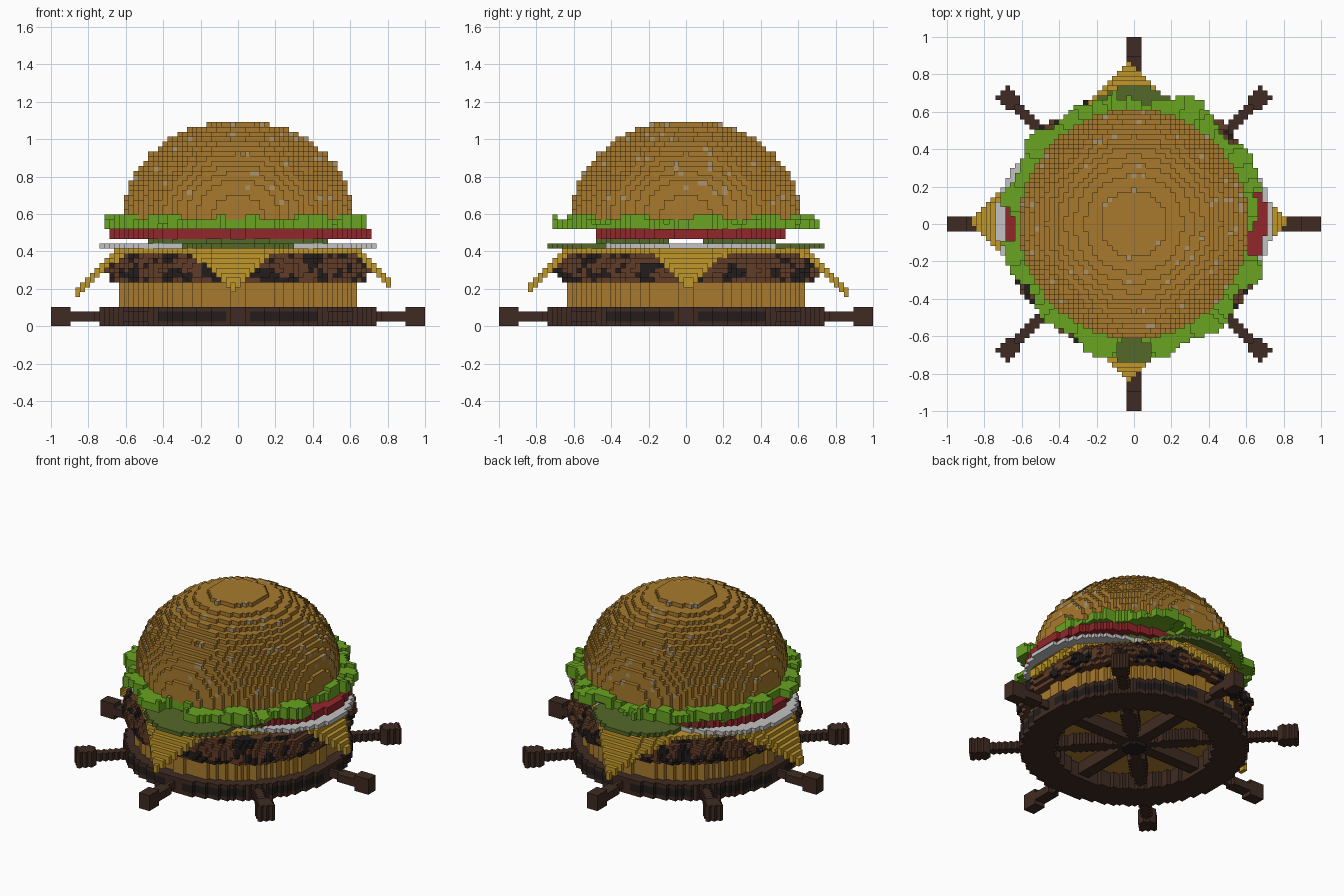
import bpy, math, random
from mathutils import Vector, noise

cube = bpy.data.objects.get("Cube")
if cube:
    bpy.data.objects.remove(cube)

random.seed(4)
N = 38                      # cells on each side of the middle cell
V = 2 / (2 * N + 1)         # cell size
grid = {}                   # cell -> (part name, colour name)

COLOURS = {
    "bun": (0.39, 0.195, 0.026),
    "cheese": (0.53, 0.31, 0.024),
    "lettuce": (0.14, 0.37, 0.015),
    "pickle": (0.09, 0.14, 0.022),
    "tomato": (0.29, 0.02, 0.024),
    "onion": (0.54, 0.54, 0.54),
    "patty_brown": (0.115, 0.045, 0.021),
    "char": (0.017, 0.012, 0.012),
    "dark_wood": (0.05, 0.024, 0.016),
    "seed": (0.40, 0.30, 0.15),
}


def make_material(name, rgb):
    mat = bpy.data.materials.new(name)
    mat.use_nodes = True
    mat.diffuse_color = (*rgb, 1)
    bsdf = next(n for n in mat.node_tree.nodes if n.type == "BSDF_PRINCIPLED")
    bsdf.inputs["Base Color"].default_value = (*rgb, 1)
    bsdf.inputs["Roughness"].default_value = 0.9
    return mat


def fill(part, layers, rule):
    """Fill free cells in some layers; rule(x, y, k) gives a colour or None."""
    for k in layers:
        for i in range(-N, N + 1):
            for j in range(-N, N + 1):
                if (i, j, k) not in grid:
                    colour = rule(i * V, j * V, k)
                    if colour:
                        grid[i, j, k] = (part, colour)


def height(k):
    return (k + 0.5) * V


def discs(colour, centres, radius):
    return lambda x, y, k: colour if any(
        math.hypot(x - a, y - b) < radius for a, b in centres) else None


def spoke_frame(x, y):
    """Distance along and across the nearest of eight spokes."""
    step = math.pi / 4
    a = math.atan2(y, x)
    off = a - round(a / step) * step
    r = math.hypot(x, y)
    return r * math.cos(off), abs(r * math.sin(off)), abs(math.degrees(off))


# Wheel: rim with dark panels, spokes, hub
def rim(x, y, k):
    r = math.hypot(x, y)
    if 0.48 < r < 0.69:
        panel = k in (1, 2) and r > 0.6 and spoke_frame(x, y)[2] > 6
        return "char" if panel else "dark_wood"


def spokes(x, y, k):
    along, across, _ = spoke_frame(x, y)
    width = 0.045 if 0.15 < along < 0.4 else 0.03
    if along < 0.5 and across < width:
        return "dark_wood"


# Handles: thin necks ending in full-height knobs
def handles(x, y, k):
    along, across, _ = spoke_frame(x, y)
    if 0.89 < along < 1.0 and across < 0.045:
        return "dark_wood"
    if k in (1, 2) and 0.6 < along < 0.9 and across < (0.02 if along < 0.76 else 0.03):
        return "dark_wood"


fill("wheel_hub", range(0, 4), discs("char", [(0, 0)], 0.07))
fill("wheel_rim", range(0, 4), rim)
fill("wheel_spokes", range(1, 4), spokes)
fill("wheel_handles", range(0, 4), handles)

# Bottom bun
fill("bottom_bun", range(4, 9), discs("bun", [(0, 0)], 0.625))


# Cheese: a square slice whose corners droop over the patty
def cheese_height(x, y):
    return 0.405 - 1.05 * max(0, math.hypot(x, y) - 0.65)


def on_cheese(x, y):
    return abs(x + 0.03) + abs(y - 0.015) < 0.855


def cheese(x, y, k):
    gap = height(k) - cheese_height(x, y)
    if on_cheese(x, y) and -1.0 * V < gap <= 0.5 * V:
        return "cheese"


fill("cheese_slice", range(5, 16), cheese)


# Patty: rounded edge, rough and charred
def patty(x, y, k):
    p = Vector((x, y, height(k)))
    edge = 0.705 - 0.012 * abs(k - 11) ** 1.4 + 0.03 * noise.noise(p * 9)
    if math.hypot(x, y) > edge:
        return None
    if on_cheese(x, y) and height(k) > cheese_height(x, y):
        return None
    return "char" if noise.noise(p * 13 + Vector((5, 2, 7))) > 0.13 else "patty_brown"


fill("patty", range(9, 15), patty)

# Sliced fillings
fill("pickle_slices", [16], discs("pickle", [(0, 0.43), (0, -0.43)], 0.31))
fill("onion_slices", [16], discs("onion", [(0.28, 0.02), (-0.28, 0.02)], 0.46))
upper = [(x, y) for x in (-0.27, 0, 0.27) for y in (-0.29, 0.29)]
fill("upper_pickles", [17], discs("pickle", upper, 0.2))
fill("tomato_slices", [18, 19], discs("tomato", [(0.2, 0.02), (-0.18, 0.02)], 0.51))


# Lettuce: wavy disc with a ruffled edge and a few bites
def lettuce(x, y, k):
    r, a = math.hypot(x, y), math.atan2(y, x)
    swirl = Vector((math.cos(a), math.sin(a), 0.3))
    edge = 0.705 + 0.02 * math.sin(13 * a) + 0.06 * noise.noise(swirl * 4)
    for b, width in ((0, 0.26), (0.5, 0.12), (1, 0.14), (-0.5, 0.12)):
        turn = abs((a - b * math.pi + math.pi) % (2 * math.pi) - math.pi)
        if turn < width:
            edge -= 0.07
    if r > edge:
        return None
    lift = 0.7 * math.sin(11 * a) + 1.2 * noise.noise(swirl * 5)
    bottom, top = 20 + 0.5 * lift, 21.7 + lift
    if r < 0.55:
        return "lettuce" if k in (20, 21) else None
    return "lettuce" if bottom - 0.5 <= k <= top + 0.3 else None


# Top bun dome
def dome_radius(k):
    return 0.612 * math.sqrt(max(0, 1 - ((height(k) - 0.6) / 0.5) ** 2))


fill("top_bun", range(22, 42), lambda x, y, k:
     "bun" if math.hypot(x, y) < dome_radius(k) else None)
fill("lettuce", range(20, 23), lettuce)

# Sesame seeds: single cells set in the dome's surface
for _ in range(70):
    a = random.uniform(0, 2 * math.pi)
    k = min(41, 25 + int(17 * random.random()))
    r = dome_radius(k) - 0.2 * V
    cell = (round(r * math.cos(a) / V), round(r * math.sin(a) / V), k)
    grid[cell] = ("sesame_seeds", "seed")

# Mesh each part from the exposed cell faces
materials = {name: make_material(name, rgb) for name, rgb in COLOURS.items()}
parts = {}
for cell, (part, colour) in grid.items():
    parts.setdefault(part, []).append((cell, colour))


def cell_face(cell, axis, side):
    """Four corners of one face, wound to point outwards."""
    b, c = (axis + 1) % 3, (axis + 2) % 3
    corners = []
    for s, t in ((0, 0), (1, 0), (1, 1), (0, 1)):
        p = list(cell)
        p[axis] += side
        p[b] += s
        p[c] += t
        corners.append(tuple(p))
    return corners if side else corners[::-1]


for part, cells in parts.items():
    used = sorted({colour for _, colour in cells})
    index, faces, slots = {}, [], []
    for cell, colour in cells:
        for axis in range(3):
            for side in (0, 1):
                near = list(cell)
                near[axis] += 2 * side - 1
                if tuple(near) in grid:
                    continue
                faces.append([index.setdefault(p, len(index))
                              for p in cell_face(cell, axis, side)])
                slots.append(used.index(colour))
    if not faces:
        continue
    verts = [((x - 0.5) * V, (y - 0.5) * V, z * V) for x, y, z in index]
    mesh = bpy.data.meshes.new(part)
    mesh.from_pydata(verts, [], faces)
    for colour in used:
        mesh.materials.append(materials[colour])
    mesh.polygons.foreach_set("material_index", slots)
    mesh.update()
    bpy.context.collection.objects.link(bpy.data.objects.new(part, mesh))
